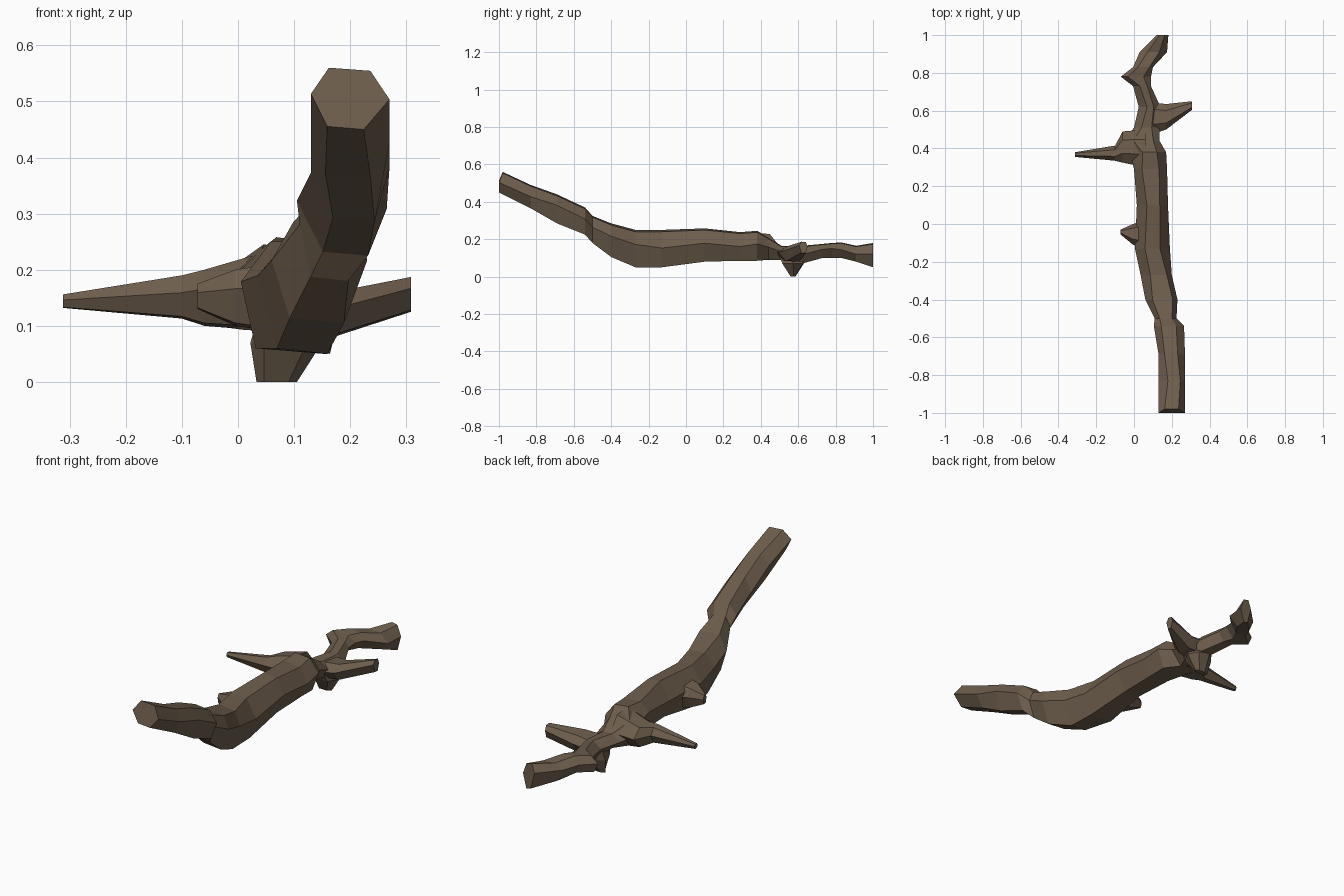
import bpy, bmesh, random
from mathutils import Vector

if "Cube" in bpy.data.objects:
    bpy.data.objects.remove(bpy.data.objects["Cube"])

random.seed(4)

bark = bpy.data.materials.new("brown bark")
bark.diffuse_color = (0.155, 0.112, 0.074, 1)
bark.use_nodes = True
bark.node_tree.nodes["Principled BSDF"].inputs["Base Color"].default_value = bark.diffuse_color

# Six-sided rough cross-section in a unit box, starting at the left
HEX = [(-1, .25), (-.4, 1), (.55, .9), (1, .1), (.5, -1), (-.55, -.9)]


def loft(name, axis, sections, rough=0.0, lean=None):
    """Skin hexagons; section = position on axis, then min/max of the other two axes."""
    others = [i for i in range(3) if i != axis]
    bm = bmesh.new()
    rings = []
    for pos, a0, a1, b0, b1 in sections:
        ring = []
        for k, (u, v) in enumerate(HEX):
            if k in (0, 3):                      # side points wander up and down
                v += random.uniform(-rough, rough)
            else:                                # top and bottom points wander sideways
                u += random.uniform(-rough, rough)
            co = Vector()
            co[axis] = pos
            co[others[0]] = (a0 + a1) / 2 + u * (a1 - a0) / 2
            co[others[1]] = (b0 + b1) / 2 + v * (b1 - b0) / 2
            ring.append(bm.verts.new(co))
        rings.append(ring)
    for r, s in zip(rings, rings[1:]):
        for k in range(6):
            j = (k + 1) % 6
            bm.faces.new((r[k], r[j], s[j], s[k]))
    bm.faces.new(rings[0])
    bm.faces.new(rings[-1][::-1])
    if lean:                                     # tilt the first ring's top
        for v in rings[0][1:3]:
            v.co.y += lean
    bmesh.ops.recalc_face_normals(bm, faces=bm.faces)
    me = bpy.data.meshes.new(name)
    bm.to_mesh(me)
    bm.free()
    me.materials.append(bark)
    ob = bpy.data.objects.new(name, me)
    bpy.context.collection.objects.link(ob)
    return ob


# Trunk: y, x range, z range
trunk = loft("driftwood_trunk", 1, [
    (-1.0, .13, .27, .45, .56),
    (-.83, .13, .27, .365, .49),
    (-.69, .13, .27, .285, .44),
    (-.54, .105, .265, .225, .37),
    (-.50, .11, .225, .18, .325),
    (-.40, .06, .23, .105, .285),
    (-.27, .035, .20, .05, .25),
    (-.13, .005, .19, .05, .25),
    (.10, .015, .18, .08, .258),
    (.29, .0, .175, .085, .238),
    (.38, -.02, .17, .085, .245),
    (.44, -.05, .135, .09, .21),
    (.51, .0, .135, .09, .165),
    (.62, .025, .14, .07, .165),
    (.73, -.005, .09, .10, .175),
    (.78, -.07, .09, .10, .18),
    (.83, -.005, .10, .10, .183),
    (.91, .03, .175, .08, .165),
    (1.0, .12, .182, .05, .18),
], rough=.18, lean=.02)

# Broken branch stubs, each lofted from its tip into the trunk
left_branch = loft("left_branch", 0, [
    (-.312, .355, .38, .132, .156), (-.10, .335, .415, .113, .19),
    (-.06, .325, .49, .10, .20), (.06, .30, .50, .09, .235)], .1)
right_branch = loft("right_branch", 0, [
    (.308, .605, .65, .125, .187), (.17, .50, .635, .08, .16),
    (.08, .47, .645, .085, .155)], .1)
lower_stub = loft("lower_stub", 2, [
    (0, .033, .105, .56, .585), (.07, .022, .15, .515, .63),
    (.13, .04, .13, .49, .65)], .1)
side_knot = loft("side_knot", 0, [
    (-.072, -.055, -.03, .13, .175), (-.005, -.11, .0, .10, .20),
    (.06, -.13, .02, .09, .21)], .1)

# Fuse the stubs into the trunk
bpy.context.view_layer.objects.active = trunk
for stub in (left_branch, right_branch, lower_stub, side_knot):
    mod = trunk.modifiers.new("fuse", "BOOLEAN")
    mod.operation = "UNION"
    mod.solver = "EXACT"
    mod.object = stub
    bpy.ops.object.modifier_apply(modifier=mod.name)
    bpy.data.objects.remove(stub)
